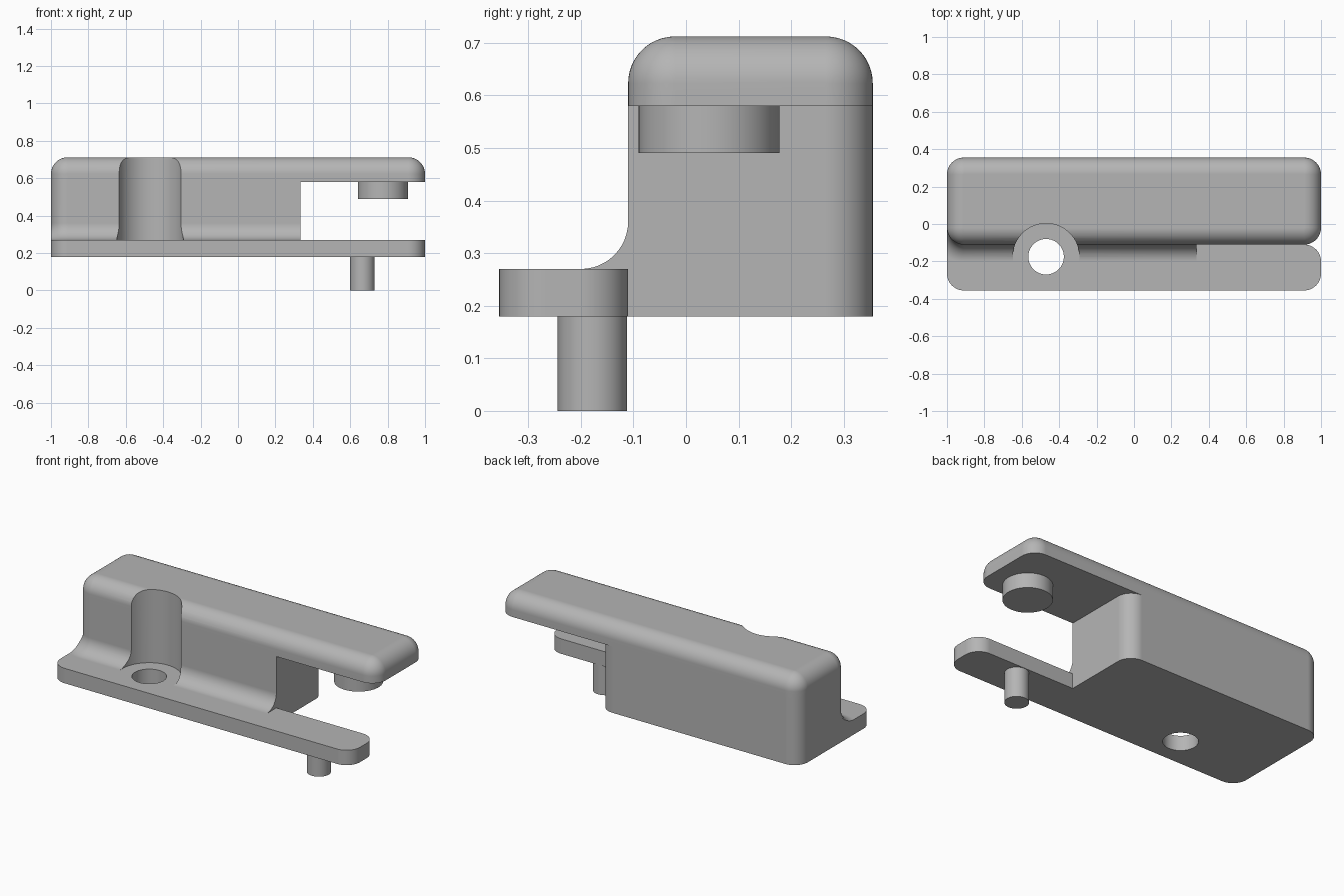
import bpy, bmesh
from math import pi, sin, cos, acos, atan2

if "Cube" in bpy.data.objects:
    bpy.data.objects.remove(bpy.data.objects["Cube"], do_unlink=True)

grey = bpy.data.materials.new("plain_grey")
grey.use_nodes = True
grey.diffuse_color = (0.46, 0.46, 0.46, 1)
grey.node_tree.nodes["Principled BSDF"].inputs["Base Color"].default_value = grey.diffuse_color

R = 0.09                    # shared corner and fillet radius
STEPS = 12
BACK, FACE, FRONT = 0.355, -0.11, -0.355
NOTCH = 0.333               # end of the solid body
Z_BASE, Z_PLATE, Z_SLAB, Z_TOP = 0.18, 0.27, 0.58, 0.712


def arc(cx, cy, r, a0, a1):
    """Points along an arc, both ends included."""
    return [(cx + r * cos(a0 + (a1 - a0) * i / STEPS),
             cy + r * sin(a0 + (a1 - a0) * i / STEPS)) for i in range(STEPS + 1)]


def quarter(cx, cy, r, start):
    return arc(cx, cy, r, start * pi / 2, (start + 1) * pi / 2)


def loft(name, rings):
    """Solid through a stack of (outline, z) rings with equal point counts."""
    bm = bmesh.new()
    loops = [[bm.verts.new((x, y, z)) for x, y in outline] for outline, z in rings]
    n = len(loops[0])
    for low, high in zip(loops, loops[1:]):
        for i in range(n):
            j = (i + 1) % n
            bm.faces.new((low[i], low[j], high[j], high[i]))
    bm.faces.new(loops[0][::-1])
    bm.faces.new(loops[-1])
    bmesh.ops.recalc_face_normals(bm, faces=bm.faces)
    mesh = bpy.data.meshes.new(name)
    bm.to_mesh(mesh)
    bm.free()
    mesh.materials.append(grey)
    obj = bpy.data.objects.new(name, mesh)
    bpy.context.collection.objects.link(obj)
    return obj


def cylinder(name, x, y, r, z0, z1, sides=64):
    circle = [(x + r * cos(2 * pi * i / sides), y + r * sin(2 * pi * i / sides))
              for i in range(sides)]
    return loft(name, [(circle, z0), (circle, z1)])


def activate(obj):
    bpy.ops.object.select_all(action='DESELECT')
    obj.select_set(True)
    bpy.context.view_layer.objects.active = obj


def combine(target, tool, operation):
    mod = target.modifiers.new("combine", 'BOOLEAN')
    mod.operation, mod.solver, mod.object = operation, 'EXACT', tool
    activate(target)
    bpy.ops.object.modifier_apply(modifier=mod.name)


# Base: front plate and body footprint in one L-shaped outline
base_outline = (quarter(-1 + R, FRONT + R, R, 2) + quarter(1 - R, FRONT + R, R, 3)
                + quarter(1 - R, FACE - R, R, 0) + [(NOTCH, FACE)]
                + quarter(NOTCH - R, BACK - R, R, 0) + quarter(-1 + R, BACK - R, R, 1))
base = loft("main_body", [(base_outline, Z_BASE), (base_outline, Z_PLATE)])


# Body: front wall flares out in a concave fillet where it meets the plate
def body_outline(flare):
    r = R + flare
    start = 2 * pi - acos(-R / r)
    return (arc(-1 + R, FACE + R, r, start, 1.5 * pi) + [(NOTCH, FACE - flare)]
            + quarter(NOTCH - R, BACK - R, R, 0) + quarter(-1 + R, BACK - R, R, 1))


body_rings = []
for i in range(STEPS + 1):
    a = pi / 2 * i / STEPS
    body_rings.append((body_outline(R * (1 - sin(a))), Z_PLATE + R * (1 - cos(a))))
body_rings.append((body_outline(0), Z_SLAB))
body = loft("body_block", body_rings)


# Top slab: rounded rectangle with a rounded upper edge
def slab_outline(inset):
    r = R - inset
    return (quarter(-1 + R, FACE + R, r, 2) + quarter(1 - R, FACE + R, r, 3)
            + quarter(1 - R, BACK - R, r, 0) + quarter(-1 + R, BACK - R, r, 1))


edge = R - 0.001
slab_rings = [(slab_outline(0), Z_SLAB)]
for i in range(STEPS + 1):
    a = pi / 2 * i / STEPS
    slab_rings.append((slab_outline(edge * (1 - cos(a))), Z_TOP - edge * (1 - sin(a))))
slab = loft("top_slab", slab_rings)

# Screw hole and the clearance channel above it
hole = cylinder("hole_cutter", -0.47, -0.175, 0.095, 0, 0.4)
channel = cylinder("channel_cutter", -0.47, -0.175, 0.178, 0.2, 1)
combine(base, hole, 'DIFFERENCE')
combine(body, channel, 'DIFFERENCE')
combine(slab, channel, 'DIFFERENCE')
combine(base, body, 'UNION')
combine(base, slab, 'UNION')
for helper in (hole, channel, body, slab):
    bpy.data.objects.remove(helper, do_unlink=True)

# Locating peg below the plate and round boss under the overhang
peg = cylinder("lower_peg", 0.665, -0.178, 0.066, 0, Z_BASE + 0.01)
boss = cylinder("overhang_boss", 0.775, 0.044, 0.134, 0.49, Z_SLAB + 0.01)

for part in (base, peg, boss):
    activate(part)
    bpy.ops.object.shade_smooth_by_angle(angle=pi / 6)
    weighted = part.modifiers.new("weighted_normals", 'WEIGHTED_NORMAL')
    weighted.keep_sharp = True
